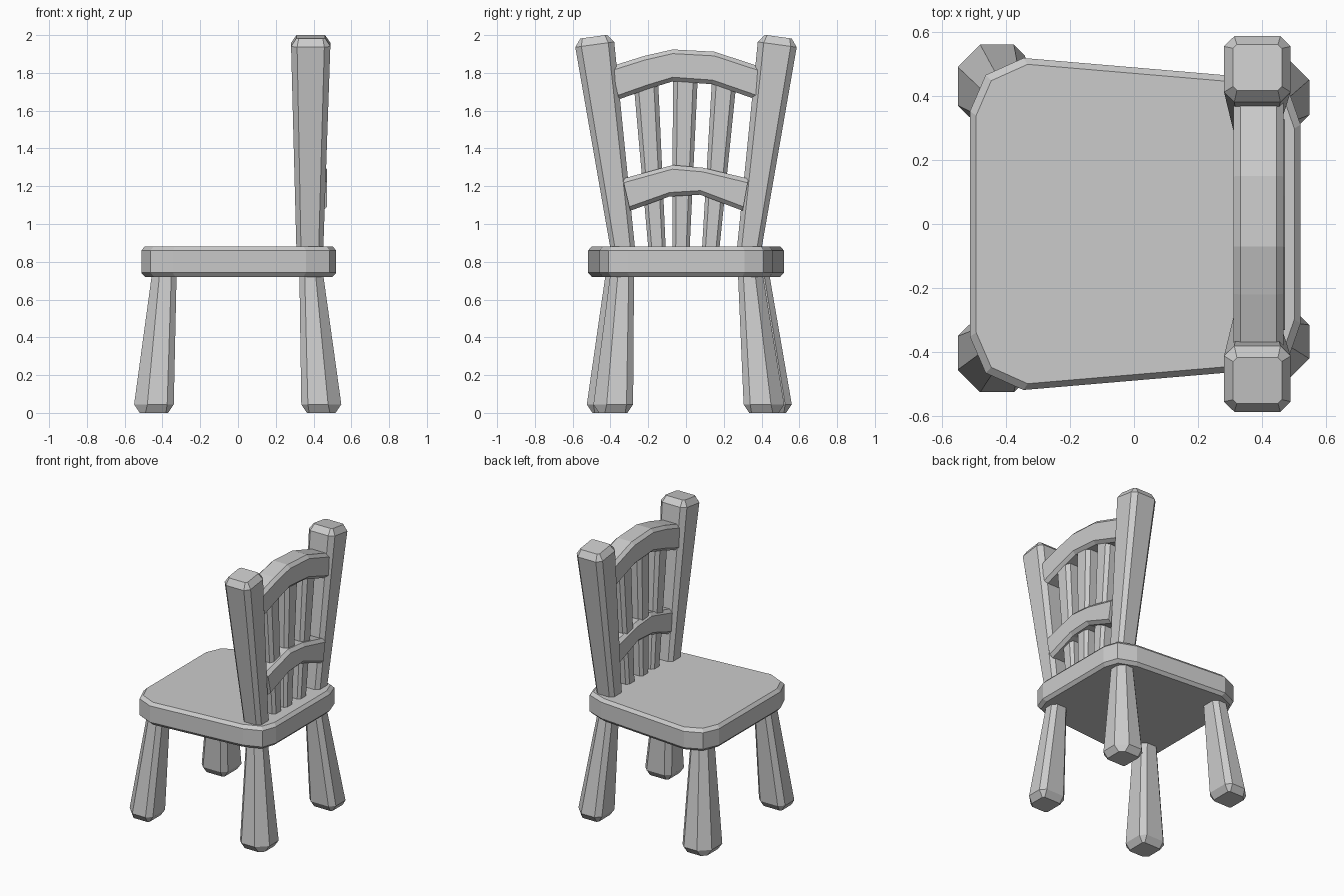
import bpy, bmesh
from mathutils import Vector

if "Cube" in bpy.data.objects:
    bpy.data.objects.remove(bpy.data.objects["Cube"])

X, Y, Z = Vector((1, 0, 0)), Vector((0, 1, 0)), Vector((0, 0, 1))


def loft(name, rings):
    """Skin a stack of equal-sized rings and cap both ends."""
    bm = bmesh.new()
    loops = [[bm.verts.new(p) for p in r] for r in rings]
    n = len(loops[0])
    for a, b in zip(loops, loops[1:]):
        for i in range(n):
            j = (i + 1) % n
            bm.faces.new((a[i], a[j], b[j], b[i]))
    bm.faces.new(loops[0])
    bm.faces.new(loops[-1])
    bmesh.ops.recalc_face_normals(bm, faces=bm.faces)
    me = bpy.data.meshes.new(name)
    bm.to_mesh(me)
    bm.free()
    ob = bpy.data.objects.new(name, me)
    bpy.context.collection.objects.link(ob)
    return ob


def ring(c, hu, hv, ch, u=X, v=Y, wide=None, wide_ch=0):
    """Chamfered rectangle; the corner with signs `wide` may get a larger chamfer."""
    pts = []
    for su, sv, u_first in ((1, 1, 0), (-1, 1, 1), (-1, -1, 0), (1, -1, 1)):
        k = wide_ch if wide == (su, sv) else ch
        pair = [(su * hu, sv * (hv - k)), (su * (hu - k), sv * hv)]
        if u_first:
            pair.reverse()
        pts += [Vector(c) + u * a + v * b for a, b in pair]
    return pts


# Seat: wider at the front, clipped corners, bevelled rim
half = [(-.512, .352), (-.463, .465), (-.345, .518), (.36, .458), (.485, .41), (.52, .31)]
outline = half + [(x, -y) for x, y in reversed(half)]
loft("seat", [[Vector((x * s, y * s, z)) for x, y in outline]
              for s, z in ((.962, .72), (1, .742), (1, .86), (.962, .882))])

# Legs: (name, x range and y range at foot, x range and y range under the seat)
legs = [("front_leg_left", (-.55, -.34), (.335, .56), (-.455, -.325), (.295, .44)),
        ("front_leg_right", (-.55, -.34), (-.525, -.315), (-.455, -.325), (-.425, -.285)),
        ("back_leg_left", (.335, .547), (.305, .52), (.325, .45), (.275, .405)),
        ("back_leg_right", (.335, .547), (-.49, -.28), (.325, .45), (-.4, -.275))]
for name, fx, fy, tx, ty in legs:
    out = (1 if fx[0] > 0 else -1, 1 if fy[0] > 0 else -1)

    def leg_ring(rx, ry, z, inset, ch, wide):
        return ring((sum(rx) / 2, sum(ry) / 2, z), (rx[1] - rx[0]) / 2 - inset,
                    (ry[1] - ry[0]) / 2 - inset, ch, wide=out, wide_ch=wide)
    loft(name, [leg_ring(fx, fy, 0, .03, .012, .03), leg_ring(fx, fy, .045, 0, .035, .07),
                leg_ring(tx, ty, .74, 0, .028, .04)])

# Back posts: leaning outward, thicker toward the bevelled top
for s, side in ((1, "left"), (-1, "right")):
    base, top = Vector((.38, s * .325, .8)), Vector((.385, s * .483, 1.95))
    d = (top - base).normalized()
    v = d.cross(X).normalized()
    loft("back_post_" + side, [ring(base, .069, .062, .024, X, v),
                               ring(top, .104, .104, .032, X, v),
                               ring(top + d * .042, .076, .072, .012, X, v)])


# Curved rails: each station is (bottom y, bottom z, top y, top z)
def rail(name, x0, x1, stations):
    rings = []
    for yb, zb, yt, zt in stations:
        b, t = Vector((0, yb, zb)), Vector((0, yt, zt))
        c = (b + t) / 2 + X * (x0 + x1) / 2
        rings.append(ring(c, (x1 - x0) / 2, (t - b).length / 2, .022, X, (t - b).normalized()))
    loft(name, rings)


rail("upper_rail", .31, .467, [(-.355, 1.66, -.395, 1.835), (-.2, 1.715, -.22, 1.89),
                               (-.07, 1.755, -.07, 1.924), (.14, 1.74, .15, 1.912),
                               (.37, 1.66, .395, 1.832)])
rail("lower_rail", .325, .472, [(-.295, 1.07, -.335, 1.24), (-.09, 1.145, -.07, 1.312),
                                (.075, 1.155, .09, 1.298), (.3, 1.07, .33, 1.24)])

# Spindles: fanning out and widening upward
for name, yb, yt in (("spindle_right", -.15, -.215), ("spindle_middle", -.028, -.003),
                     ("spindle_left", .127, .205)):
    loft(name, [ring((.387, yb, .82), .045, .045, .018), ring((.387, yt, 1.79), .06, .066, .024)])
